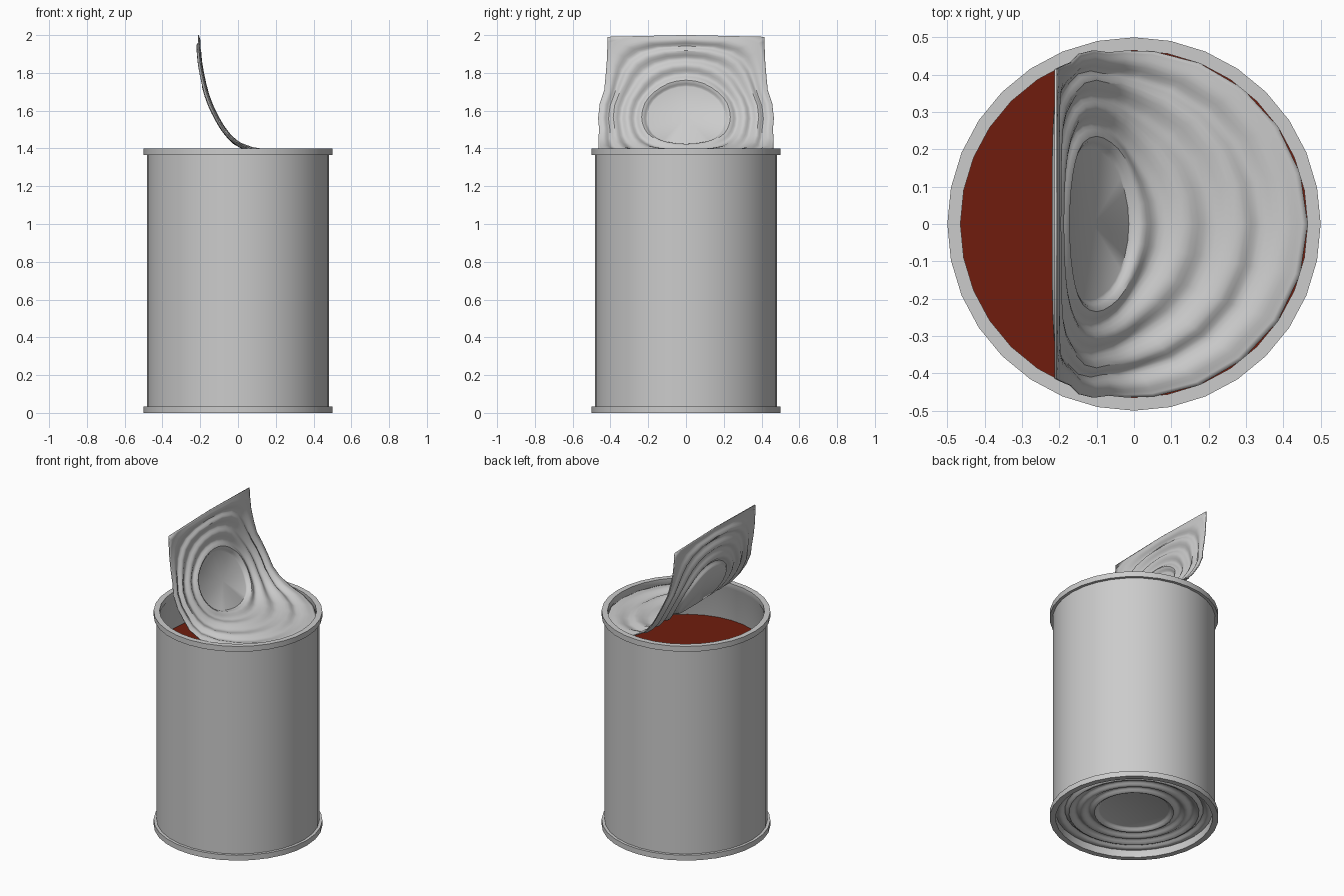
import bpy, bmesh, math

if "Cube" in bpy.data.objects:
    bpy.data.objects.remove(bpy.data.objects["Cube"])

SEG = 32


def make_object(name, rings, closed=False, cap=False):
    """Skin a list of vertex rings; optionally join ends or cap the first ring."""
    bm = bmesh.new()
    vr = [[bm.verts.new(p) for p in ring] for ring in rings]
    pairs = list(zip(vr, vr[1:])) + ([(vr[-1], vr[0])] if closed else [])
    for a, b in pairs:
        for i in range(SEG):
            j = (i + 1) % SEG
            bm.faces.new((a[i], a[j], b[j], b[i]))
    if cap:
        mid = bm.verts.new([sum(p[k] for p in rings[0]) / SEG for k in range(3)])
        for i in range(SEG):
            bm.faces.new((mid, vr[0][(i + 1) % SEG], vr[0][i]))
    bmesh.ops.recalc_face_normals(bm, faces=bm.faces)
    me = bpy.data.meshes.new(name)
    bm.to_mesh(me)
    bm.free()
    ob = bpy.data.objects.new(name, me)
    bpy.context.collection.objects.link(ob)
    bpy.ops.object.select_all(action='DESELECT')
    ob.select_set(True)
    bpy.context.view_layer.objects.active = ob
    bpy.ops.object.shade_smooth_by_angle(angle=math.radians(35))
    return ob


def circle(r, z):
    return [(r * math.cos(2 * math.pi * i / SEG), r * math.sin(2 * math.pi * i / SEG), z)
            for i in range(SEG)]


def solidify(ob, t):
    m = ob.modifiers.new("thickness", 'SOLIDIFY')
    m.thickness = t
    m.offset = 0


# Ridged plate profile shared by the lid and the base
KNOTS = [(.205, -.012), (.235, .008), (.27, -.01), (.31, .008), (.345, -.01),
         (.385, .008), (.41, -.01), (.44, .006), (.465, 0)]
plate = [KNOTS[0]]
for (r0, h0), (r1, h1) in zip(KNOTS, KNOTS[1:]):
    for k in range(1, 5):
        t = k / 4
        plate.append((r0 + (r1 - r0) * t, h0 + (h1 - h0) * (1 - math.cos(math.pi * t)) / 2))

# Bend of the lid: flat position u -> (x, z) of the peeled-back curve
BEND = [(-.465, -.21, 2.0), (-.33, -.201, 1.86), (-.205, -.176, 1.73), (-.1, -.15, 1.645),
        (0, -.11, 1.56), (.1, -.066, 1.49), (.205, -.008, 1.43), (.25, .04, 1.405),
        (.31, .14, 1.385), (.38, .275, 1.368), (.465, .465, 1.355)]


def bend_at(u):
    """Cubic Hermite interpolation of the bend curve, with its slope."""
    n = len(BEND)
    i = 0
    while i < n - 2 and u > BEND[i + 1][0]:
        i += 1
    a, b = BEND[i], BEND[i + 1]
    before, after = BEND[max(i - 1, 0)], BEND[min(i + 2, n - 1)]
    d = b[0] - a[0]
    t = (u - a[0]) / d
    out = []
    for k in (1, 2):
        m0 = (b[k] - before[k]) / (b[0] - before[0]) * d
        m1 = (after[k] - a[k]) / (after[0] - a[0]) * d
        p = ((2*t**3 - 3*t**2 + 1) * a[k] + (t**3 - 2*t**2 + t) * m0
             + (3*t**2 - 2*t**3) * b[k] + (t**3 - t**2) * m1)
        s = ((6*t*t - 6*t) * (a[k] - b[k]) + (3*t*t - 4*t + 1) * m0 + (3*t*t - 2*t) * m1)
        out += [p, s]
    return out


def bend(p):
    u, y, h = p
    x, sx, z, sz = bend_at(u)
    length = math.hypot(sx, sz)
    # stretched side stays against the circular rim
    gap = .465**2 - u * u
    if gap > 1e-5:
        y *= max(1, math.sqrt(max(.465**2 - x * x, 0) / gap))
    return (x - sz / length * h, y, z + sx / length * h)


# Can wall with rolled top and bottom rims
WALL = [(.465, 0), (.5, 0), (.5, .035), (.482, .035), (.482, 1.365), (.5, 1.365),
        (.5, 1.4), (.465, 1.4), (.465, 1.365), (.468, 1.36), (.468, .06), (.465, .055)]
make_object("can_wall", [circle(r, z) for r, z in WALL], closed=True)

# Recessed ridged base
base = make_object("can_base", [circle(r, .05 - h) for r, h in plate], cap=True)
solidify(base, .006)

# Peeled-back lid
lid = make_object("lid", [[bend(p) for p in circle(r, h)] for r, h in plate], cap=True)
solidify(lid, .006)

# Red contents
contents = make_object("contents", [circle(.467, 1.16), circle(.467, 1.1)], cap=True)
mat = bpy.data.materials.new("red_contents")
mat.diffuse_color = (.16, .012, .004, 1)
mat.use_nodes = True
mat.node_tree.nodes["Principled BSDF"].inputs["Base Color"].default_value = mat.diffuse_color
contents.data.materials.append(mat)
